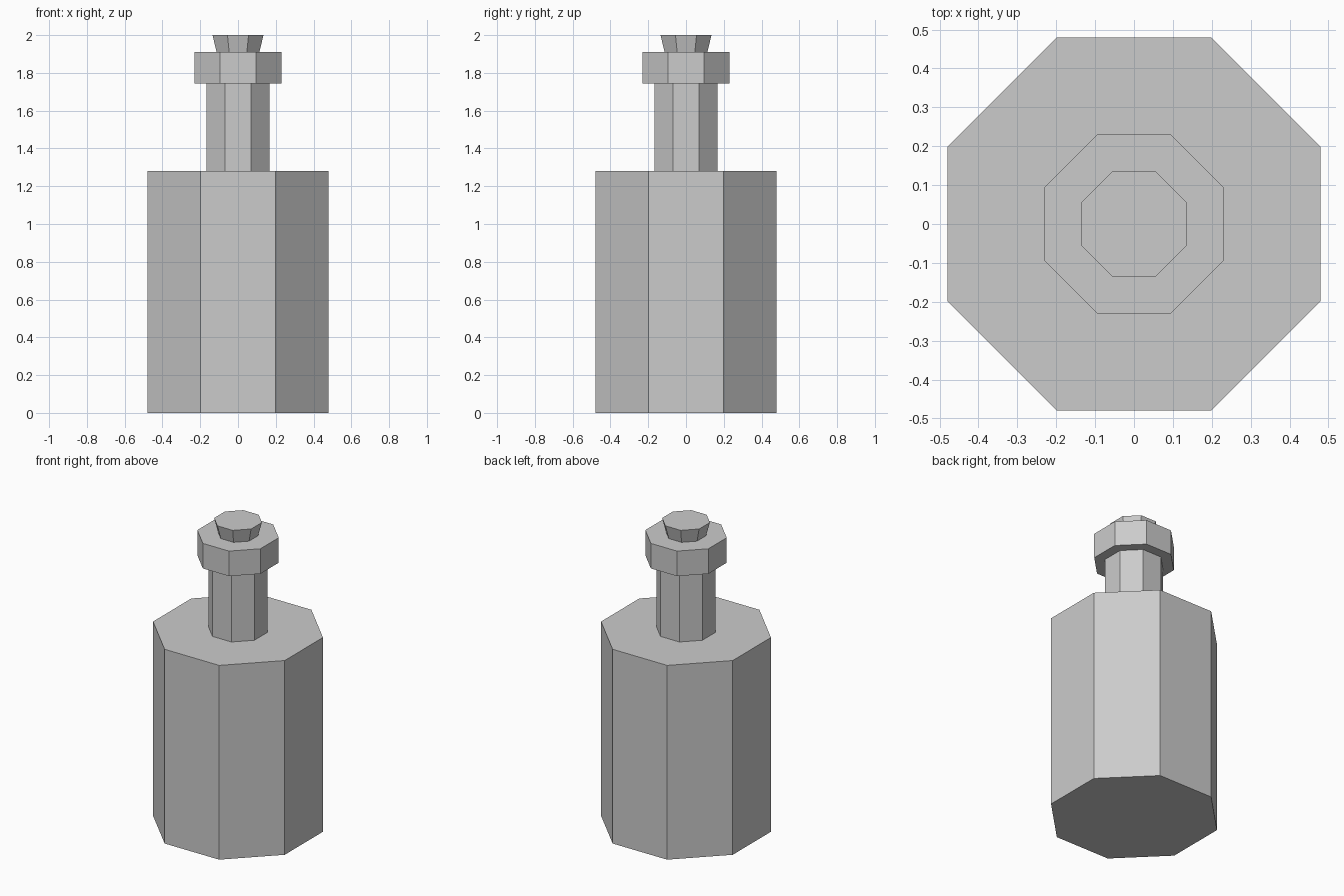
import bpy
import math

SIDES = 8

cube = bpy.data.objects.get("Cube")
if cube:
    bpy.data.objects.remove(cube, do_unlink=True)

# Single flat grey
grey = bpy.data.materials.new("plain grey")
grey.use_nodes = True
color = (0.6, 0.6, 0.6, 1)
grey.diffuse_color = color
grey.node_tree.nodes["Principled BSDF"].inputs["Base Color"].default_value = color


def octagon_part(name, bottom, top, z0, z1):
    """Eight-sided prism; bottom and top are half-widths across the flats."""
    to_corner = 1 / math.cos(math.pi / SIDES)
    bpy.ops.mesh.primitive_cone_add(
        vertices=SIDES, radius1=bottom * to_corner, radius2=top * to_corner,
        depth=z1 - z0, location=(0, 0, (z0 + z1) / 2),
        rotation=(0, 0, math.pi / SIDES))
    part = bpy.context.object
    part.name = name
    part.data.name = name
    part.data.materials.append(grey)
    bpy.ops.object.transform_apply(location=True, rotation=True, scale=True)
    bpy.ops.object.shade_flat()
    return part


# Bottle, from the base up
octagon_part("body", 0.48, 0.48, 0, 1.28)
octagon_part("neck", 0.167, 0.167, 1.28, 1.745)
octagon_part("lip", 0.23, 0.23, 1.745, 1.91)
octagon_part("stopper", 0.113, 0.135, 1.91, 2)
